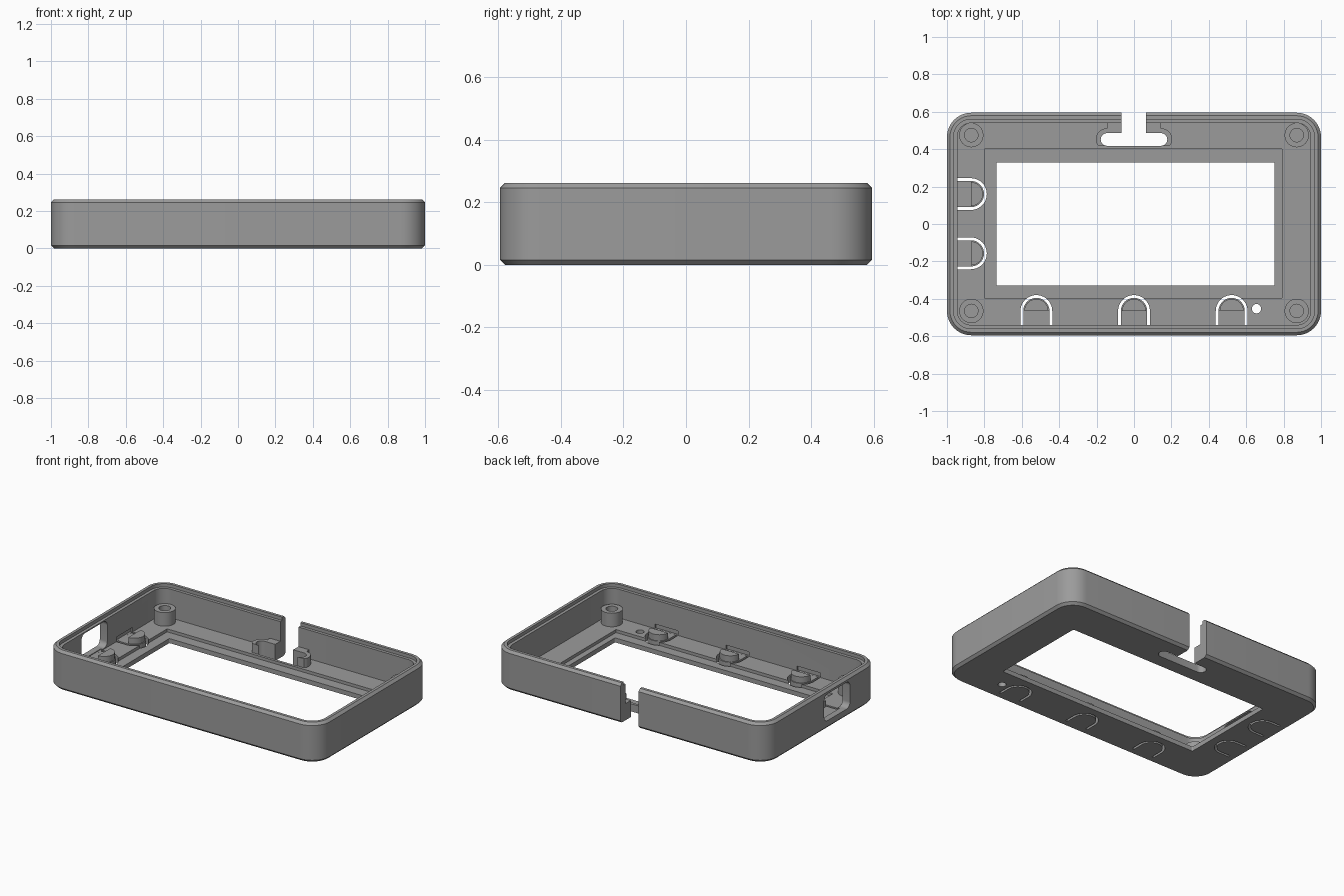
import bpy, bmesh, math

if "Cube" in bpy.data.objects:
    bpy.data.objects.remove(bpy.data.objects["Cube"])

grey = bpy.data.materials.new("matte_grey")
grey.diffuse_color = (0.33, 0.33, 0.33, 1)
grey.use_nodes = True
grey.node_tree.nodes["Principled BSDF"].inputs["Base Color"].default_value = grey.diffuse_color


def loft(name, rings):
    """Skin a stack of equal-length 3D rings and cap both ends."""
    bm = bmesh.new()
    rows = [[bm.verts.new(p) for p in r] for r in rings]
    n = len(rows[0])
    for a, b in zip(rows, rows[1:]):
        for i in range(n):
            bm.faces.new((a[i], a[(i + 1) % n], b[(i + 1) % n], b[i]))
    bm.faces.new(rows[0])
    bm.faces.new(rows[-1])
    bmesh.ops.recalc_face_normals(bm, faces=bm.faces)
    me = bpy.data.meshes.new(name)
    bm.to_mesh(me)
    bm.free()
    me.materials.append(grey)
    ob = bpy.data.objects.new(name, me)
    bpy.context.collection.objects.link(ob)
    return ob


def prism(name, outline, z0, z1):
    return loft(name, [[(x, y, z) for x, y in outline] for z in (z0, z1)])


def arc(cx, cy, r, a0, a1, n=10):
    return [(cx + r * math.cos(math.radians(a0 + (a1 - a0) * i / n)),
             cy + r * math.sin(math.radians(a0 + (a1 - a0) * i / n))) for i in range(n + 1)]


def circle(cx, cy, r, n=32):
    return arc(cx, cy, r, 0, 360 - 360 / n, n - 1)


def rounded(x0, x1, y0, y1, r):
    pts = []
    for cx, cy, a in ((x1 - r, y1 - r, 0), (x0 + r, y1 - r, 90),
                      (x0 + r, y0 + r, 180), (x1 - r, y0 + r, 270)):
        pts += arc(cx, cy, r, a, a + 90)
    return pts


def box(x0, x1, y0, y1):
    return [(x0, y0), (x1, y0), (x1, y1), (x0, y1)]


def cut(ob, cutters, op='DIFFERENCE'):
    """Apply boolean cutters one after the other and remove them."""
    for c in cutters:
        m = ob.modifiers.new("cut", 'BOOLEAN')
        m.operation, m.solver, m.object = op, 'EXACT', c
    dg = bpy.context.evaluated_depsgraph_get()
    me = bpy.data.meshes.new_from_object(ob.evaluated_get(dg))
    ob.modifiers.clear()
    ob.data = me
    for c in cutters:
        bpy.data.objects.remove(c)


FLOOR, TOP = 0.05, 0.262

# Tray: chamfered outer wall, stepped rim, inner wall, floor
section = [(0.016, 0), (0, 0.016), (0, 0.246), (0.016, TOP), (0.035, TOP),
           (0.035, 0.24), (0.055, 0.24), (0.055, FLOOR)]
tray = loft("case_shell", [[(x, y, z) for x, y in
            rounded(-1 + d, 1 - d, -0.595 + d, 0.595 - d, 0.13 - d)] for d, z in section])


# Cable opening: channel through the back wall plus rounded cross slot
def cable_cutters():
    slot = arc(0.144, 0.452, 0.034, -90, 90) + arc(-0.144, 0.452, 0.034, 90, 270)
    return [prism("slot_cutter", slot, -0.1, 0.4),
            prism("channel_cutter", box(-0.068, 0.065, 0.45, 0.7), -0.1, 0.4)]


cutters = [prism("recess_cutter", box(-0.8, 0.79, -0.395, 0.40), 0.03, 0.1),
           prism("window_cutter", rounded(-0.735, 0.752, -0.33, 0.33, 0.008), -0.1, 0.2),
           prism("light_cutter", circle(0.655, -0.453, 0.025), -0.1, 0.1)]
cutters += cable_cutters()

# Port opening in the left wall
port = rounded(-0.29, -0.02, 0.055, 0.232, 0.035)
cutters.append(loft("port_cutter", [[(x, y, z) for y, z in port] for x in (-1.1, -0.9)]))

# Flexible push tabs: U slots, shallow wall pockets and raised keys
U = arc(0, 0, 0.085, 0, 180, 20) + [(-0.085, -0.074), (-0.07, -0.074)] + \
    arc(0, 0, 0.07, 180, 0, 20) + [(0.07, -0.074), (0.085, -0.074)]
KEY = arc(0, 0, 0.064, 0, 180, 20)
POCKET = box(-0.085, 0.085, -0.086, -0.06)
tabs = [(-0.522, -0.465, 0), (0, -0.465, 0), (0.522, -0.465, 0),
        (-0.872, 0.16, 1), (-0.872, -0.157, 1)]
for x, y, side in tabs:
    def place(pts):
        return [(x + v, y - u) if side else (x + u, y + v) for u, v in pts]
    cutters.append(prism("tab_slot_cutter", place(U), -0.1, 0.08))
    cutters.append(prism("tab_pocket_cutter", place(POCKET), FLOOR + 0.0005, 0.08))
    prism("push_key", place(KEY), FLOOR - 0.01, 0.09)
cut(tray, cutters)

# Screw posts with blind holes
for sx in (-0.87, 0.87):
    for y in (-0.465, 0.475):
        loft("screw_post", [[(px, py, z) for px, py in circle(sx, y, r)] for r, z in
             ((0.065, 0.04), (0.065, 0.14), (0.036, 0.14), (0.036, 0.055))])

# Cable clamp hooks either side of the channel
clamp_pts = [(0.19, 0.418)] + arc(0.144, 0.452, 0.06, -20, 90) + \
    [(0.144, 0.55), (-0.144, 0.55)] + arc(-0.144, 0.452, 0.06, 90, 200) + [(-0.19, 0.418)]
clamp = prism("cable_clamp", clamp_pts, FLOOR - 0.01, 0.11)
cut(clamp, cable_cutters())

# Smooth the rounded corners, keep edges sharp
for ob in bpy.context.collection.objects:
    ob.select_set(True)
    bpy.context.view_layer.objects.active = ob
bpy.ops.object.shade_smooth_by_angle(angle=math.radians(30))
